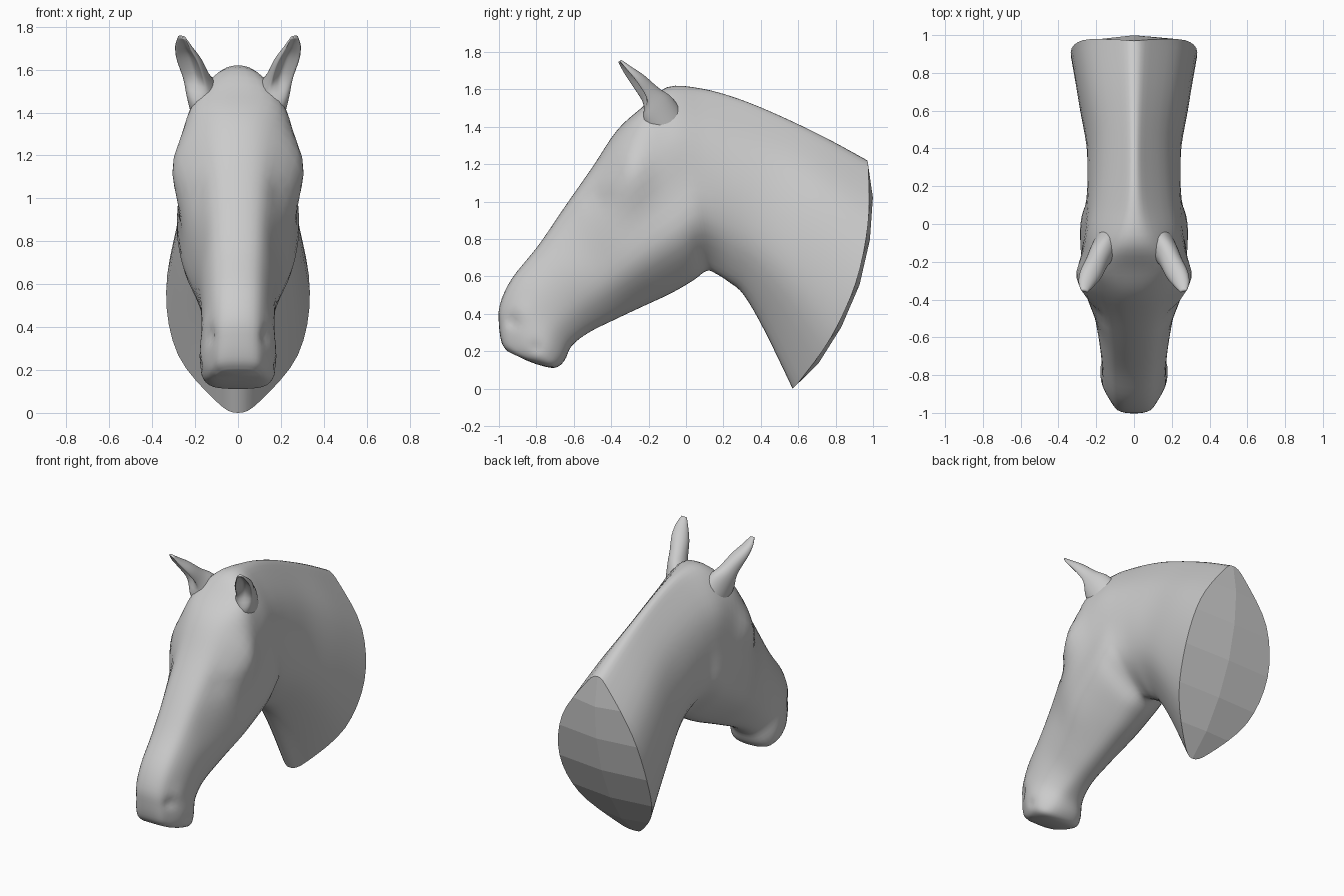
import bpy, math
from mathutils import Vector

if "Cube" in bpy.data.objects:
    bpy.data.objects.remove(bpy.data.objects["Cube"])

# Side profile (y, z): upper and lower outline, one pair per cross-section from lips to neck base
TOP = [(-.955, .2), (-.985, .245), (-1, .34), (-.995, .45), (-.93, .59), (-.79, .765), (-.65, .97), (-.5, 1.185),
       (-.37, 1.38), (-.24, 1.5), (-.1, 1.612), (.08, 1.605), (.28, 1.55), (.5, 1.46), (.75, 1.34), (.97, 1.22)]
BOT = [(-.85, .15), (-.78, .125), (-.7, .112), (-.65, .15), (-.61, .23), (-.52, .3), (-.38, .37), (-.22, .445),
       (-.08, .51), (.04, .58), (.11, .63), (.16, .615), (.23, .57), (.31, .5), (.42, .31), (.57, 0)]
# Half widths of each cross-section at the fractions T from top to bottom
T = [.05, .25, .5, .75, .95]
WIDTH = [(.06, .085, .1, .09, .05), (.08, .115, .135, .135, .09), (.085, .132, .165, .167, .12),
         (.09, .14, .175, .172, .11),
         (.095, .15, .17, .155, .09), (.1, .16, .178, .155, .08), (.11, .175, .21, .19, .09),
         (.13, .225, .255, .24, .1), (.155, .3, .275, .265, .11), (.19, .265, .272, .275, .12),
         (.12, .235, .26, .265, .1), (.075, .205, .25, .23, .08), (.06, .19, .245, .215, .09),
         (.06, .19, .25, .23, .1), (.075, .23, .29, .26, .1), (.09, .27, .335, .28, .1)]
BOW = {13: .04, 14: .09, 15: .145}
STEP = 4


def spline(pts, closed):
    """Catmull-Rom refinement of a row of points."""
    n, out = len(pts), []
    get = (lambda i: pts[i % n]) if closed else (lambda i: pts[max(0, min(n - 1, i))])
    for i in range(n if closed else n - 1):
        a, b, c, d = (get(i + k) for k in (-1, 0, 1, 2))
        for s in range(STEP):
            u = s / STEP
            out.append(.5 * (2 * b + (c - a) * u + (2 * a - 5 * b + 4 * c - d) * u * u
                             + (3 * b - a - 3 * c + d) * u ** 3))
    return out if closed else out + [pts[-1].copy()]


def loft(rings):
    """Refine rings both ways; return the dense rings."""
    rings = [spline(r, True) for r in rings]
    cols = [spline([r[j] for r in rings], False) for j in range(len(rings[0]))]
    return [list(r) for r in zip(*cols)]


def make(name, verts, faces, smooth=True):
    me = bpy.data.meshes.new(name)
    me.from_pydata([tuple(v) for v in verts], [], faces)
    me.validate()
    for p in me.polygons:
        p.use_smooth = smooth
    ob = bpy.data.objects.new(name, me)
    bpy.context.collection.objects.link(ob)
    return ob


def skin(name, rings, cap_first=False, cap_last=False):
    n, m = len(rings[0]), len(rings)
    verts = [v for r in rings for v in r]
    faces = [(i * n + j, i * n + (j + 1) % n, (i + 1) * n + (j + 1) % n, (i + 1) * n + j)
             for i in range(m - 1) for j in range(n)]
    for use, i in ((cap_first, 0), (cap_last, m - 1)):
        if use:
            c = len(verts)
            verts.append(sum(rings[i], Vector()) / n)
            for j in range(n):
                a, b = i * n + j, i * n + (j + 1) % n
                faces.append((b, a, c) if i == 0 else (a, b, c))
    return make(name, verts, faces)


def section(i):
    a, b = Vector((0, *TOP[i])), Vector((0, *BOT[i]))
    d = (b - a).normalized()
    back = Vector((0, -d.z, d.y))
    mid = [a.lerp(b, t) + back * BOW.get(i, 0) * 4 * t * (1 - t) for t in T]
    right = [p + Vector((w, 0, 0)) for p, w in zip(mid, WIDTH[i])]
    left = [p - Vector((w, 0, 0)) for p, w in zip(mid, WIDTH[i])]
    return [a] + right + [b] + left[::-1]


# Head and neck
rings = loft([section(i) for i in range(len(TOP))])
# Sculpted details (y, z, radius, sideways push): nostril, nostril rim, eye socket, eye, mouth corner, cheek hollow
DETAILS = [(-.93, .36, .035, -.018), (-.88, .41, .05, .008), (-.48, 1.03, .05, -.012), (-.41, 1.09, .04, .014),
           (-.8, .22, .03, -.01), (-.5, .72, .12, -.008)]
for r in rings[:48]:
    for v in r:
        for y, z, rad, push in DETAILS:
            f = math.exp(-((v.y - y) ** 2 + (v.z - z) ** 2) / rad ** 2)
            v.x += math.copysign(min(1, abs(v.x) / .1), v.x) * push * f
skin("head_and_neck", rings, cap_first=True)

# Faceted cut face closing the neck
rim, n = rings[-1], len(rings[-1])
half = n // 2
verts, faces = [v.copy() for v in rim], []
rows = [0, 6, 9, 12, 15, 18, half]
centre = {0: 0, half: half}
for k in rows[1:-1]:
    centre[k] = len(verts)
    verts.append((rim[k] + rim[n - k]) / 2 + Vector((0, .02, -.01)))
for a, b in zip(rows, rows[1:]):
    for mirror in (False, True):
        loop = [(n - k) % n if mirror else k for k in range(a, b + 1)]
        loop += [c for c in (centre[b], centre[a]) if c not in loop]
        faces.append(loop if mirror else loop[::-1])
make("neck_cut_face", verts, [f[::-1] for f in faces], smooth=False)

# Ears: (centre, half width, half depth, cup strength)
EAR = [((.13, -.09, 1.39), .08, .11, 0), ((.165, -.15, 1.495), .072, .1, 0), ((.195, -.2, 1.565), .062, .07, .8),
       ((.228, -.265, 1.645), .06, .05, 1.3), ((.252, -.318, 1.705), .042, .028, 1.3),
       ((.262, -.355, 1.752), .018, .01, .6)]
for name, side in (("ear_right", 1), ("ear_left", -1)):
    front = Vector((.3, -.75, -.58)).normalized()
    across = Vector((0, -.62, .78)).cross(front).normalized()
    ear = []
    for c, w, d, cup in EAR:
        ring = []
        for k in range(12):
            a = math.tau * k / 12
            p = Vector(c) + across * w * math.sin(a) + front * d * (math.cos(a) - cup * max(0, math.cos(a)) ** 3)
            ring.append(Vector((p.x * side, p.y, p.z)))
        ear.append(ring if side > 0 else ring[::-1])
    skin(name, loft(ear), cap_last=True)

# Consistent outward normals
for ob in list(bpy.context.collection.objects):
    if ob.name != "neck_cut_face":
        bpy.context.view_layer.objects.active = ob
        bpy.ops.object.mode_set(mode='EDIT')
        bpy.ops.mesh.select_all(action='SELECT')
        bpy.ops.mesh.normals_make_consistent(inside=False)
        bpy.ops.object.mode_set(mode='OBJECT')
